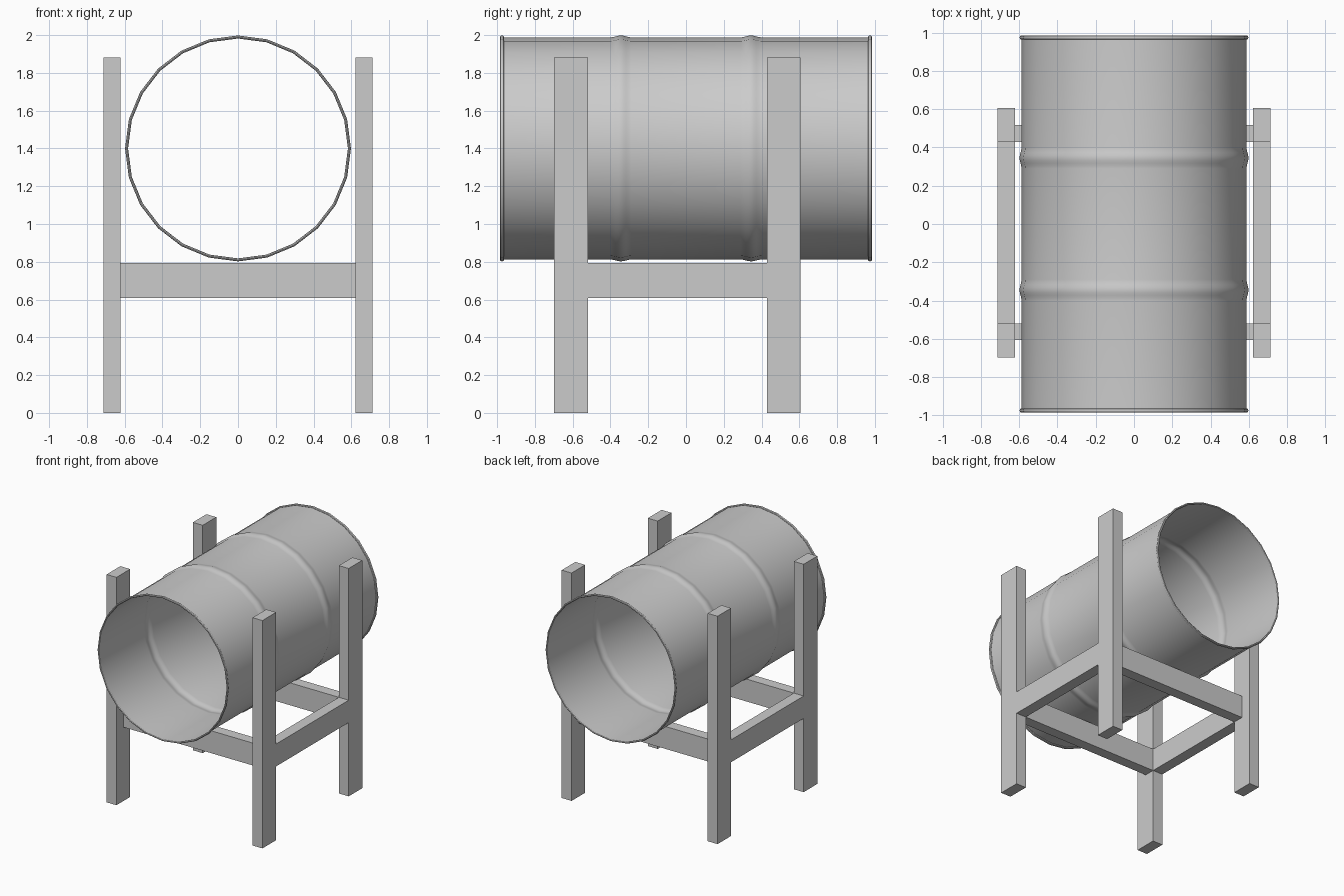
import bpy
import bmesh
from math import radians, sin, cos, pi

if "Cube" in bpy.data.objects:
    bpy.data.objects.remove(bpy.data.objects["Cube"], do_unlink=True)

grey = bpy.data.materials.new("plain_grey")
grey.use_nodes = True
colour = (0.6, 0.6, 0.6, 1)
grey.diffuse_color = colour
grey.node_tree.nodes["Principled BSDF"].inputs["Base Color"].default_value = colour


def finish(name, bm):
    bmesh.ops.recalc_face_normals(bm, faces=bm.faces)
    mesh = bpy.data.meshes.new(name)
    bm.to_mesh(mesh)
    bm.free()
    mesh.materials.append(grey)
    obj = bpy.data.objects.new(name, mesh)
    bpy.context.collection.objects.link(obj)
    return obj


def beam(name, x, y, z):
    """Box spanning the (low, high) range on each axis."""
    bm = bmesh.new()
    bmesh.ops.create_cube(bm, size=1)
    for v in bm.verts:
        v.co = [r[0] if c < 0 else r[1] for c, r in zip(v.co, (x, y, z))]
    return finish(name, bm)


def lathe(name, profile, sides=24, height=1.4):
    """Revolve a closed (y, radius) profile around the lying barrel axis."""
    bm = bmesh.new()
    rings = []
    for i in range(sides):
        a = 2 * pi * i / sides
        rings.append([bm.verts.new((r * sin(a), y, height + r * cos(a)))
                      for y, r in profile])
    n = len(profile)
    for i in range(sides):
        a, b = rings[i], rings[(i + 1) % sides]
        for j in range(n):
            k = (j + 1) % n
            bm.faces.new((a[j], a[k], b[k], b[j]))
    obj = finish(name, bm)
    bpy.ops.object.select_all(action="DESELECT")
    obj.select_set(True)
    bpy.context.view_layer.objects.active = obj
    bpy.ops.object.shade_smooth_by_angle(angle=radians(40))
    return obj


# Barrel wall: thin sheet, open at both ends, with two rolled ribs
body, wall, rib = 0.588, 0.004, 0.345
outer = [(-0.975, body)]
for centre in (-rib, rib):
    for i in range(9):
        t = i / 4 - 1
        outer.append((centre + 0.055 * t, body + 0.005 * (1 + cos(pi * t))))
outer.append((0.975, body))
inner = [(y, r - wall) for y, r in reversed(outer)]
lathe("barrel_wall", outer + inner)

# Rolled rims at both open ends
for name, end in (("front_rim", -1), ("back_rim", 1)):
    lathe(name, [(end * 0.974 + 0.011 * cos(a * pi / 4),
                  0.59 + 0.008 * sin(a * pi / 4)) for a in range(8)])

# Stand: four posts, side rails and cross beams
left, right = (0.622, 0.712), (-0.712, -0.622)
front, back = (-0.698, -0.519), (0.428, 0.605)
rail_z = (0.609, 0.794)
for side, x in (("left", left), ("right", right)):
    for end, y in (("front", front), ("back", back)):
        beam(f"{end}_{side}_post", x, y, (0, 1.882))
    beam(f"{side}_rail", x, (front[1], back[0]), rail_z)
for end, y in (("front", (-0.606, -0.519)), ("back", (0.428, 0.517))):
    beam(f"{end}_cross_beam", (right[1], left[0]), y, rail_z)
